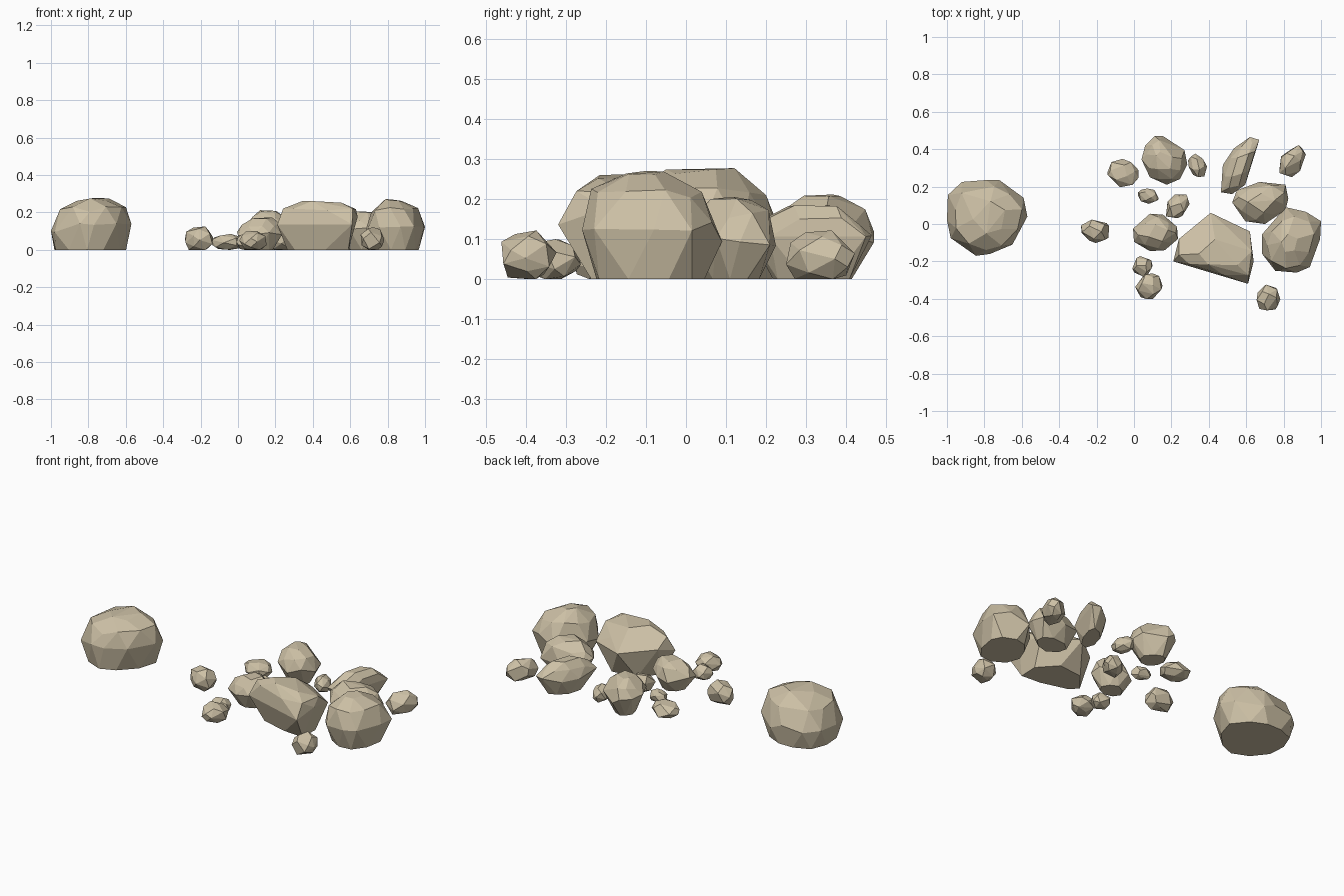
import bpy, bmesh, math, random
from mathutils import Vector

if "Cube" in bpy.data.objects:
    bpy.data.objects.remove(bpy.data.objects["Cube"])

stone = bpy.data.materials.new("stone")
stone.diffuse_color = (0.61, 0.53, 0.38, 1)
stone.use_nodes = True
stone.node_tree.nodes["Principled BSDF"].inputs["Base Color"].default_value = stone.diffuse_color


def hull_object(name, points):
    # flat-faced convex stone wrapped around a point cloud
    bm = bmesh.new()
    for p in points:
        bm.verts.new(p)
    bmesh.ops.convex_hull(bm, input=bm.verts[:])
    loose = [v for v in bm.verts if not v.link_faces]
    bmesh.ops.delete(bm, geom=loose, context='VERTS')
    bmesh.ops.dissolve_limit(bm, angle_limit=math.radians(9),
                             verts=bm.verts[:], edges=bm.edges[:])
    bmesh.ops.recalc_face_normals(bm, faces=bm.faces[:])
    me = bpy.data.meshes.new(name)
    bm.to_mesh(me)
    bm.free()
    me.materials.append(stone)
    ob = bpy.data.objects.new(name, me)
    bpy.context.collection.objects.link(ob)


def boulder(name, outline, h, base, upper, top, shift=(0, 0), mid=0.45, seed=1):
    # stacked, staggered rings that follow the plan outline
    rnd = random.Random(seed)
    pts = [Vector((x, y, 0)) for x, y in outline]
    n = len(pts)
    c = sum(pts, Vector()) / n
    halves = [(pts[i] + pts[(i + 1) % n]) / 2 for i in range(n)]
    s = Vector((shift[0], shift[1], 0))
    cloud = []

    def ring(src, scale, z, jitter, dz, move):
        for p in src:
            k = scale * (1 + rnd.uniform(-jitter, jitter))
            q = c + (p - c) * k + s * move
            q.z = h * (z + rnd.uniform(-dz, dz))
            cloud.append(q)

    ring(halves, base, 0, 0.03, 0, 0)
    ring(pts, 1.0, mid, 0, 0.1, 0)
    ring(halves, upper, 0.77, 0.05, 0.06, 0.5)
    ring(pts[::2], top, 0.97, 0.08, 0.03, 1)
    hull_object(name, cloud)


def pebble(name, x, y, a, b, h, angle, seed):
    # jittered spiral sphere, stretched to length a, width b and height h
    rnd = random.Random(seed)
    n = 20
    pts = []
    for i in range(n):
        z = 1 - 2 * (i + 0.5) / n
        r = math.sqrt(1 - z * z)
        t = i * 2.39996 + rnd.uniform(-0.35, 0.35)
        k = rnd.uniform(0.92, 1.03)
        pts.append(Vector((r * math.cos(t) * k, r * math.sin(t) * k, z * k)))
    lo = [min(p[i] for p in pts) for i in range(3)]
    hi = [max(p[i] for p in pts) for i in range(3)]
    ca, sa = math.cos(math.radians(angle)), math.sin(math.radians(angle))
    cloud = []
    for p in pts:
        u, v, w = [(p[i] - lo[i]) / (hi[i] - lo[i]) for i in range(3)]
        u, v = (u - 0.5) * a, (v - 0.5) * b
        # trim the underside so the stone rests on the ground
        cloud.append(Vector((x + u * ca - v * sa, y + u * sa + v * ca,
                             max(0, (w * 1.08 - 0.08) * h))))
    hull_object(name, cloud)


# lone boulder on the left
boulder("left_boulder",
        [(-.79, .235), (-.72, .235), (-.59, .14), (-.57, .04), (-.65, -.11), (-.77, -.16),
         (-.845, -.17), (-.98, -.075), (-1, .02), (-.995, .155), (-.92, .225)],
        .278, .91, .84, .42, (.03, -.01), .42, 3)

# large boulders of the cluster
boulder("central_boulder",
        [(.41, .06), (.62, -.04), (.64, -.2), (.61, -.32), (.34, -.19), (.21, -.2), (.24, -.08)],
        .267, .8, .93, .55, (.01, -.05), .58, 5)
boulder("right_boulder",
        [(.81, .09), (.92, .065), (1, .015), (.995, -.08), (.94, -.23), (.87, -.26),
         (.755, -.25), (.685, -.16), (.685, -.055), (.755, .02)],
        .274, .82, .82, .28, (-.01, -.02), .42, 8)
boulder("back_right_boulder",
        [(.525, .115), (.55, .18), (.67, .225), (.81, .21), (.825, .135), (.81, .075),
         (.7, 0), (.595, .015)],
        .208, .65, .85, .45, (0, 0), .5, 11)
boulder("back_long_boulder",
        [(.535, .405), (.62, .465), (.67, .45), (.65, .35), (.595, .21), (.525, .16),
         (.465, .17), (.475, .315)],
        .19, .65, .84, .45, (0, 0), .5, 13)
boulder("back_round_boulder",
        [(.11, .47), (.155, .47), (.27, .395), (.285, .32), (.245, .24), (.175, .21),
         (.085, .25), (.04, .345), (.06, .42)],
        .213, .55, .84, .42, (0, -.01), .5, 17)
boulder("middle_boulder",
        [(.085, .055), (.155, .05), (.23, -.015), (.235, -.08), (.165, -.14), (.085, -.145),
         (0, -.095), (-.005, -.025)],
        .175, .6, .85, .45, (.01, 0), .48, 19)

# scattered small stones: x, y, length, width, height, angle
stones = [(-.06, .275, .165, .14, .085, -40), (.075, .15, .115, .08, .07, -15),
          (.23, .095, .16, .11, .10, 50), (.34, .31, .13, .09, .09, -65),
          (.845, .34, .18, .125, .122, 65), (-.21, -.04, .155, .12, .125, -10),
          (.045, -.225, .11, .11, .085, 20), (.08, -.335, .145, .135, .10, 10),
          (.72, -.395, .135, .125, .122, 80)]
for i, args in enumerate(stones):
    pebble("small_stone_%d" % (i + 1), *args, seed=30 + i)
